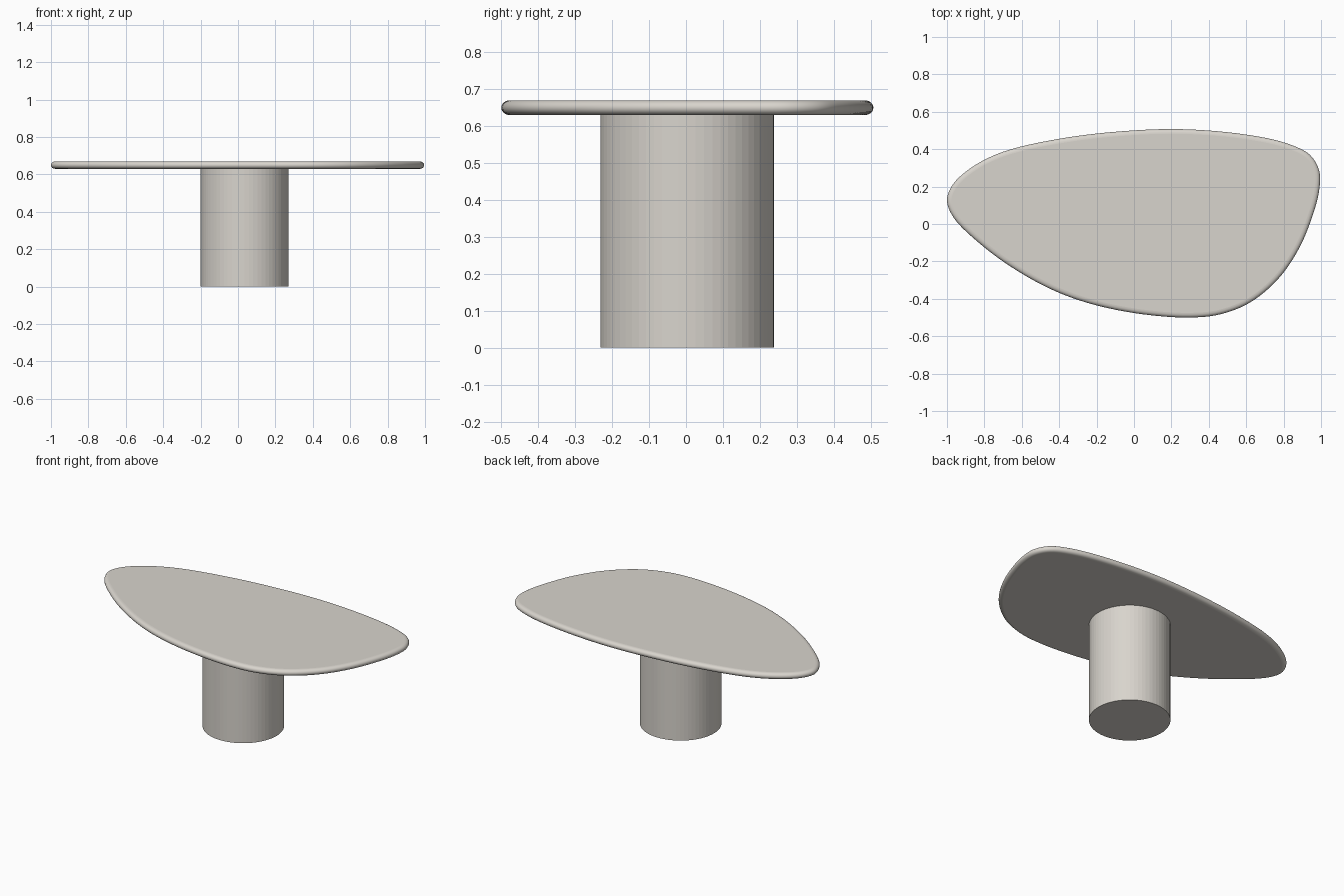
import bpy, bmesh, math
from mathutils import Vector

if "Cube" in bpy.data.objects:
    bpy.data.objects.remove(bpy.data.objects["Cube"])

stone = bpy.data.materials.new("warm_light_stone")
stone.diffuse_color = (0.69, 0.66, 0.61, 1)
stone.use_nodes = True
stone.node_tree.nodes["Principled BSDF"].inputs["Base Color"].default_value = stone.diffuse_color


def finish(bm, name):
    bmesh.ops.recalc_face_normals(bm, faces=bm.faces)
    me = bpy.data.meshes.new(name)
    bm.to_mesh(me)
    bm.free()
    me.materials.append(stone)
    ob = bpy.data.objects.new(name, me)
    bpy.context.collection.objects.link(ob)
    return ob


def smooth_loop(pts, steps):
    """Closed centripetal Catmull-Rom curve through the points."""
    out, n = [], len(pts)
    for i in range(n):
        p = [Vector(pts[(i + k) % n]) for k in (-1, 0, 1, 2)]
        t = [0.0]
        for a, b in zip(p, p[1:]):
            t.append(t[-1] + math.sqrt((b - a).length))

        def mix(a, b, ta, tb, u):
            return a * ((tb - u) / (tb - ta)) + b * ((u - ta) / (tb - ta))
        for s in range(steps):
            u = t[1] + (t[2] - t[1]) * s / steps
            a = [mix(p[k], p[k + 1], t[k], t[k + 1], u) for k in range(3)]
            b = [mix(a[k], a[k + 1], t[k], t[k + 2], u) for k in range(2)]
            out.append(mix(b[0], b[1], t[1], t[2], u))
    return out


# Table top: free-form outline with a rounded rim
outline = smooth_loop([
    (-1.0, 0.13), (-0.965, 0.035), (-0.8, -0.125), (-0.6, -0.265),
    (-0.4, -0.368), (-0.2, -0.435), (0.05, -0.483), (0.3, -0.5),
    (0.46, -0.483), (0.62, -0.42), (0.77, -0.295), (0.88, -0.135),
    (0.95, 0.03), (0.99, 0.18), (0.99, 0.285), (0.94, 0.37),
    (0.82, 0.43), (0.6, 0.478), (0.25, 0.507), (-0.1, 0.493),
    (-0.42, 0.452), (-0.7, 0.386), (-0.86, 0.308), (-0.965, 0.216)], 6)
n = len(outline)
inward = []
for i in range(n):
    d = (outline[(i + 1) % n] - outline[i - 1]).normalized()
    inward.append(Vector((-d.y, d.x)))

bm = bmesh.new()
rings = []
for k in range(13):
    a = -math.pi / 2 + math.pi * k / 12
    inset = 0.025 * (1 - math.cos(a) ** 0.9) if 0 < k < 12 else 0.025
    z = 0.65 + 0.02 * math.sin(a)
    rings.append([bm.verts.new((*(p + m * inset), z))
                  for p, m in zip(outline, inward)])
for lo, hi in zip(rings, rings[1:]):
    for i in range(n):
        j = (i + 1) % n
        bm.faces.new((lo[i], lo[j], hi[j], hi[i])).smooth = True
bm.faces.new(rings[0][::-1])
bm.faces.new(rings[-1])
finish(bm, "table_top")

# Pedestal: faceted cylinder, slightly off centre
bm = bmesh.new()
bmesh.ops.create_cone(bm, cap_ends=True, segments=64, radius1=0.235,
                      radius2=0.235, depth=0.635)
bmesh.ops.translate(bm, verts=bm.verts, vec=(0.035, 0.003, 0.3175))
finish(bm, "pedestal")
